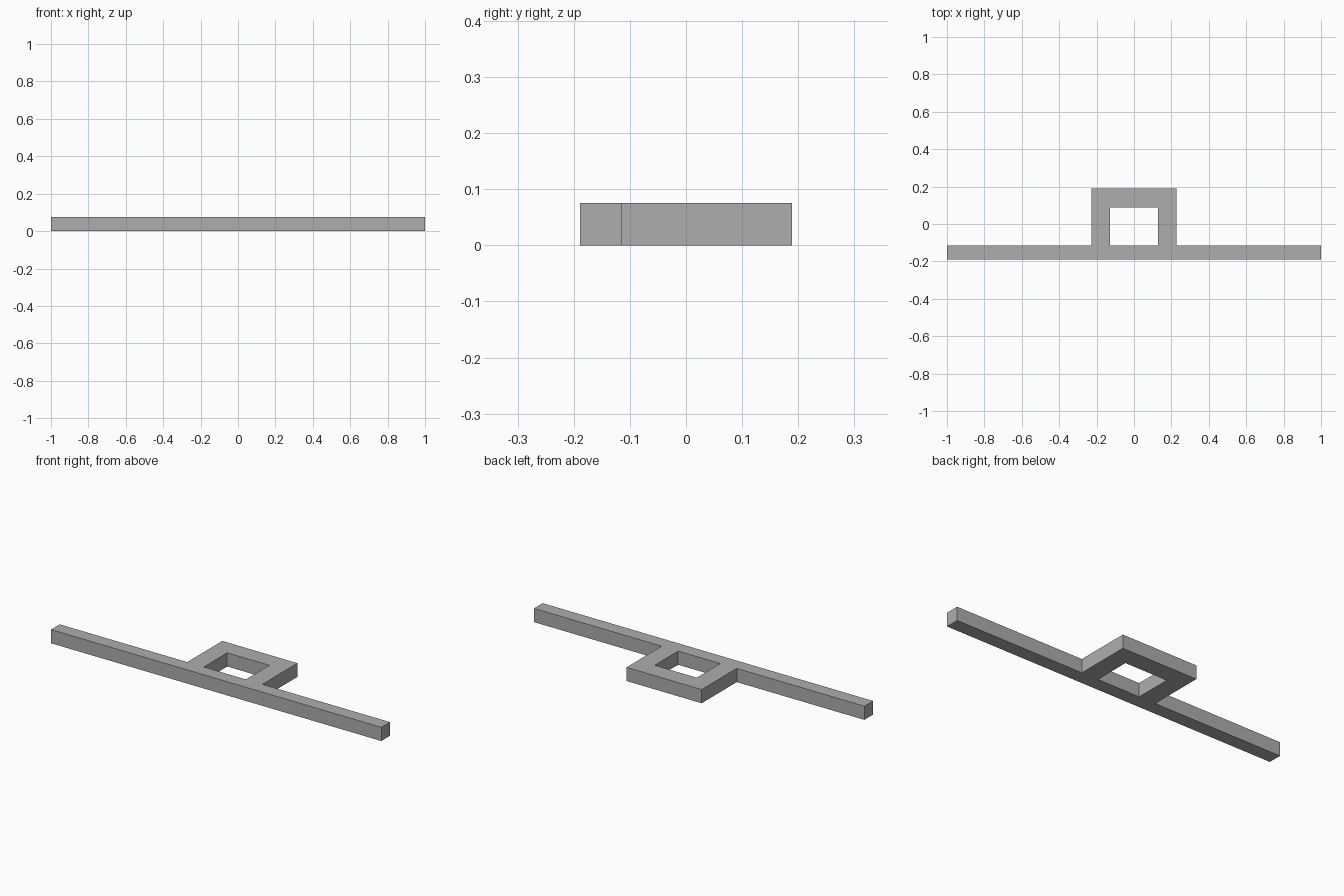
import bpy
import bmesh

cube = bpy.data.objects.get("Cube")
if cube:
    bpy.data.objects.remove(cube, do_unlink=True)

HEIGHT = 0.075
FRONT, BAR_BACK, BACK = -0.189, -0.114, 0.189
LOOP, WALL = 0.2275, 0.1
HOLE = LOOP - WALL

grey = bpy.data.materials.new("plain grey")
grey.use_nodes = True
colour = (0.42, 0.42, 0.42, 1)
grey.diffuse_color = colour
grey.node_tree.nodes["Principled BSDF"].inputs["Base Color"].default_value = colour

# Half plan: long bar with a square loop behind it
outline = [(0, FRONT), (1, FRONT), (1, BAR_BACK), (LOOP, BAR_BACK),
           (LOOP, BACK), (0, BACK), (0, BACK - WALL), (HOLE, BACK - WALL),
           (HOLE, BAR_BACK), (0, BAR_BACK)]

bm = bmesh.new()
base = bm.faces.new([bm.verts.new((x, y, 0)) for x, y in outline])
top = bmesh.ops.extrude_face_region(bm, geom=[base], use_keep_orig=True)
bmesh.ops.translate(bm, vec=(0, 0, HEIGHT),
                    verts=[v for v in top["geom"] if isinstance(v, bmesh.types.BMVert)])
bmesh.ops.recalc_face_normals(bm, faces=bm.faces)

# Open the centre seam so the mirrored halves join cleanly
seam = [f for f in bm.faces if all(abs(v.co.x) < 1e-5 for v in f.verts)]
bmesh.ops.delete(bm, geom=seam, context='FACES')

# Mirror the half across the centre
half = bm.verts[:] + bm.edges[:] + bm.faces[:]
copy = bmesh.ops.duplicate(bm, geom=half)["geom"]
for v in copy:
    if isinstance(v, bmesh.types.BMVert):
        v.co.x = -v.co.x
bmesh.ops.reverse_faces(bm, faces=[f for f in copy if isinstance(f, bmesh.types.BMFace)])
bmesh.ops.remove_doubles(bm, verts=bm.verts, dist=1e-4)

mesh = bpy.data.meshes.new("bar_with_square_loop")
bm.to_mesh(mesh)
bm.free()
mesh.materials.append(grey)
bpy.context.collection.objects.link(bpy.data.objects.new("bar_with_square_loop", mesh))
